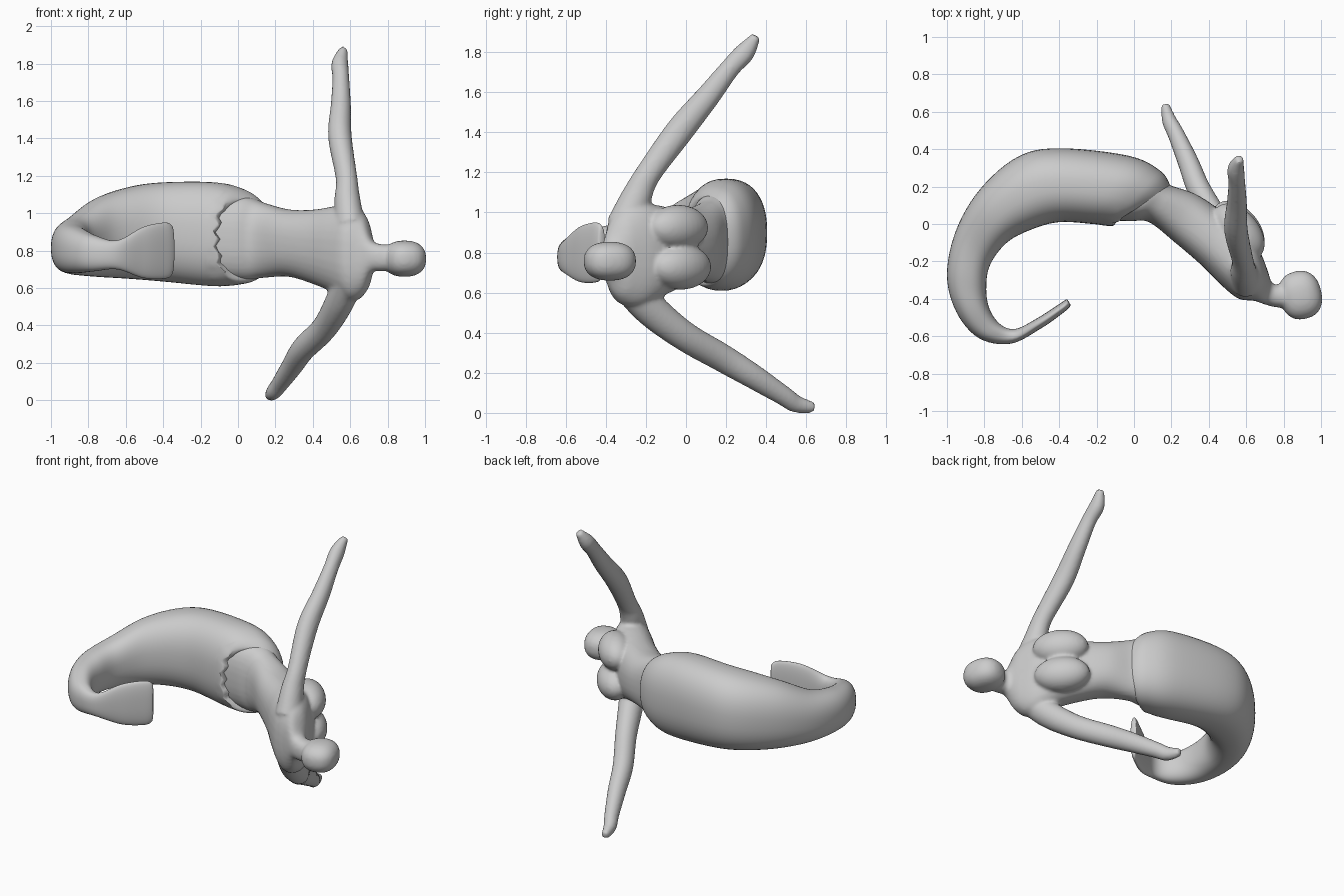
import bpy, bmesh, math
from mathutils import Vector

if "Cube" in bpy.data.objects:
    bpy.data.objects.remove(bpy.data.objects["Cube"])


def spline(keys, steps):
    """Catmull-Rom through tuples of numbers."""
    out = []
    n = len(keys)
    for i in range(n - 1):
        p = [keys[max(0, min(n - 1, i + k))] for k in (-1, 0, 1, 2)]
        for s in range(steps):
            t = s / steps
            out.append([0.5 * (2 * b + (c - a) * t + (2 * a - 5 * b + 4 * c - d) * t * t
                               + (3 * b - a - 3 * c + d) * t ** 3) for a, b, c, d in zip(*p)])
    out.append(list(keys[-1]))
    return out


def loft(bm, rings, sides=32, power=1.0):
    """Closed tube through (centre, half axis u, half axis v) rings."""
    def bend(a):
        return math.copysign(abs(a) ** power, a)
    loops = []
    for c, u, v in rings:
        loops.append([bm.verts.new(c + u * bend(math.cos(k * math.tau / sides))
                                   + v * bend(math.sin(k * math.tau / sides))) for k in range(sides)])
    faces = [bm.faces.new(loops[0][::-1]), bm.faces.new(loops[-1])]
    for a, b in zip(loops, loops[1:]):
        for k in range(sides):
            j = (k + 1) % sides
            faces.append(bm.faces.new((a[k], a[j], b[j], b[k])))
    bmesh.ops.recalc_face_normals(bm, faces=faces)


def slab_rings(keys, steps=6):
    """Rings from inner xy, outer xy, low z, high z."""
    rings = []
    for ix, iy, ox, oy, lo, hi in spline(keys, steps):
        rings.append((Vector(((ix + ox) / 2, (iy + oy) / 2, (lo + hi) / 2)),
                      Vector(((ox - ix) / 2, (oy - iy) / 2, 0)), Vector((0, 0, (hi - lo) / 2))))
    return rings


def limb_rings(keys, flat=0.9, steps=6):
    """Rings square to a path of x, y, z, radius."""
    pts = spline(keys, steps)
    rings = []
    for i, p in enumerate(pts):
        t = Vector(pts[min(i + 1, len(pts) - 1)][:3]) - Vector(pts[max(i - 1, 0)][:3])
        side = t.cross(Vector((1, 0, 0))).normalized()
        rings.append((Vector(p[:3]), side * p[3], side.cross(t).normalized() * p[3] * flat))
    return rings


def ellipsoid(bm, centre, radii, turn=0.0, power=1.0):
    geo = bmesh.ops.create_uvsphere(bm, u_segments=32, v_segments=20, radius=1)
    c, s = math.cos(turn), math.sin(turn)
    for v in geo["verts"]:
        q = Vector([math.copysign(abs(a) ** power * r, a) for a, r in zip(v.co, radii)])
        v.co = Vector((q.x * c - q.y * s, q.x * s + q.y * c, q.z)) + Vector(centre)


def finish(bm, name):
    me = bpy.data.meshes.new(name)
    bm.to_mesh(me)
    bm.free()
    ob = bpy.data.objects.new(name, me)
    bpy.context.collection.objects.link(ob)
    for p in me.polygons:
        p.use_smooth = True
    return ob


# Curled tail with flattened fin
bm = bmesh.new()
loft(bm, slab_rings([
    (-0.10, 0.06, 0.19, 0.16, 0.70, 1.04),
    (-0.115, 0.00, 0.195, 0.20, 0.64, 1.08),
    (-0.14, -0.01, 0.14, 0.285, 0.62, 1.13),
    (-0.22, 0.00, -0.03, 0.365, 0.61, 1.165),
    (-0.40, 0.01, -0.40, 0.405, 0.635, 1.165),
    (-0.55, -0.03, -0.62, 0.36, 0.65, 1.14),
    (-0.68, -0.10, -0.82, 0.19, 0.66, 1.08),
    (-0.77, -0.22, -0.95, -0.03, 0.67, 0.99),
    (-0.79, -0.35, -1.00, -0.27, 0.68, 0.95),
    (-0.77, -0.46, -0.95, -0.47, 0.68, 0.92),
    (-0.71, -0.54, -0.83, -0.61, 0.69, 0.88),
    (-0.63, -0.56, -0.66, -0.64, 0.70, 0.855),
    (-0.52, -0.505, -0.50, -0.56, 0.655, 0.925),
    (-0.41, -0.435, -0.385, -0.48, 0.65, 0.95),
    (-0.365, -0.405, -0.345, -0.445, 0.67, 0.935),
    (-0.355, -0.405, -0.34, -0.43, 0.72, 0.89)]), sides=48, power=0.85)
# Ragged waist edge on the back
for v in bm.verts:
    if -0.16 < v.co.x < -0.08 and v.co.y < 0.07:
        v.co.x += 0.014 * math.sin(v.co.z * 75)
tail = finish(bm, "tail")

# Torso and neck
bm = bmesh.new()
loft(bm, slab_rings([
    (-0.16, 0.02, 0.08, 0.24, 0.65, 1.09),
    (-0.02, 0.015, 0.14, 0.235, 0.645, 1.085),
    (0.08, 0.01, 0.20, 0.205, 0.655, 1.055),
    (0.22, -0.10, 0.33, 0.16, 0.66, 1.02),
    (0.36, -0.22, 0.46, 0.075, 0.62, 1.02),
    (0.47, -0.33, 0.59, -0.03, 0.57, 1.04),
    (0.56, -0.40, 0.67, -0.14, 0.53, 1.05),
    (0.64, -0.41, 0.715, -0.25, 0.58, 0.98),
    (0.70, -0.43, 0.735, -0.31, 0.68, 0.86),
    (0.76, -0.445, 0.77, -0.325, 0.69, 0.835),
    (0.86, -0.45, 0.86, -0.32, 0.69, 0.835)]), power=0.85)

# Bust
for y, z in ((-0.04, 0.925), (-0.025, 0.728)):
    ellipsoid(bm, (0.56, y, z), (0.175, 0.108, 0.113), math.radians(-50))

# Head
ellipsoid(bm, (0.89, -0.38, 0.757), (0.113, 0.13, 0.097), 0.25, 0.85)

# Raised arm and lowered arm
loft(bm, limb_rings([
    (0.60, -0.31, 0.93, 0.09), (0.585, -0.25, 1.07, 0.077), (0.58, -0.19, 1.19, 0.064),
    (0.545, -0.03, 1.41, 0.07), (0.55, 0.11, 1.58, 0.06), (0.55, 0.22, 1.72, 0.05),
    (0.545, 0.295, 1.80, 0.05), (0.565, 0.35, 1.88, 0.024)]))
loft(bm, limb_rings([
    (0.60, -0.30, 0.66, 0.09), (0.54, -0.18, 0.52, 0.085), (0.46, -0.01, 0.385, 0.074),
    (0.35, 0.18, 0.275, 0.07), (0.29, 0.33, 0.185, 0.062), (0.225, 0.48, 0.09, 0.05),
    (0.19, 0.55, 0.045, 0.044), (0.165, 0.64, 0.026, 0.026)]))
body = finish(bm, "upper_body")

# Blend the body parts into one skin
rm = body.modifiers.new("blend", "REMESH")
rm.mode = "VOXEL"
rm.voxel_size = 0.011
rm.use_smooth_shade = True
sm = body.modifiers.new("soften", "SMOOTH")
sm.factor = 0.5
sm.iterations = 6
